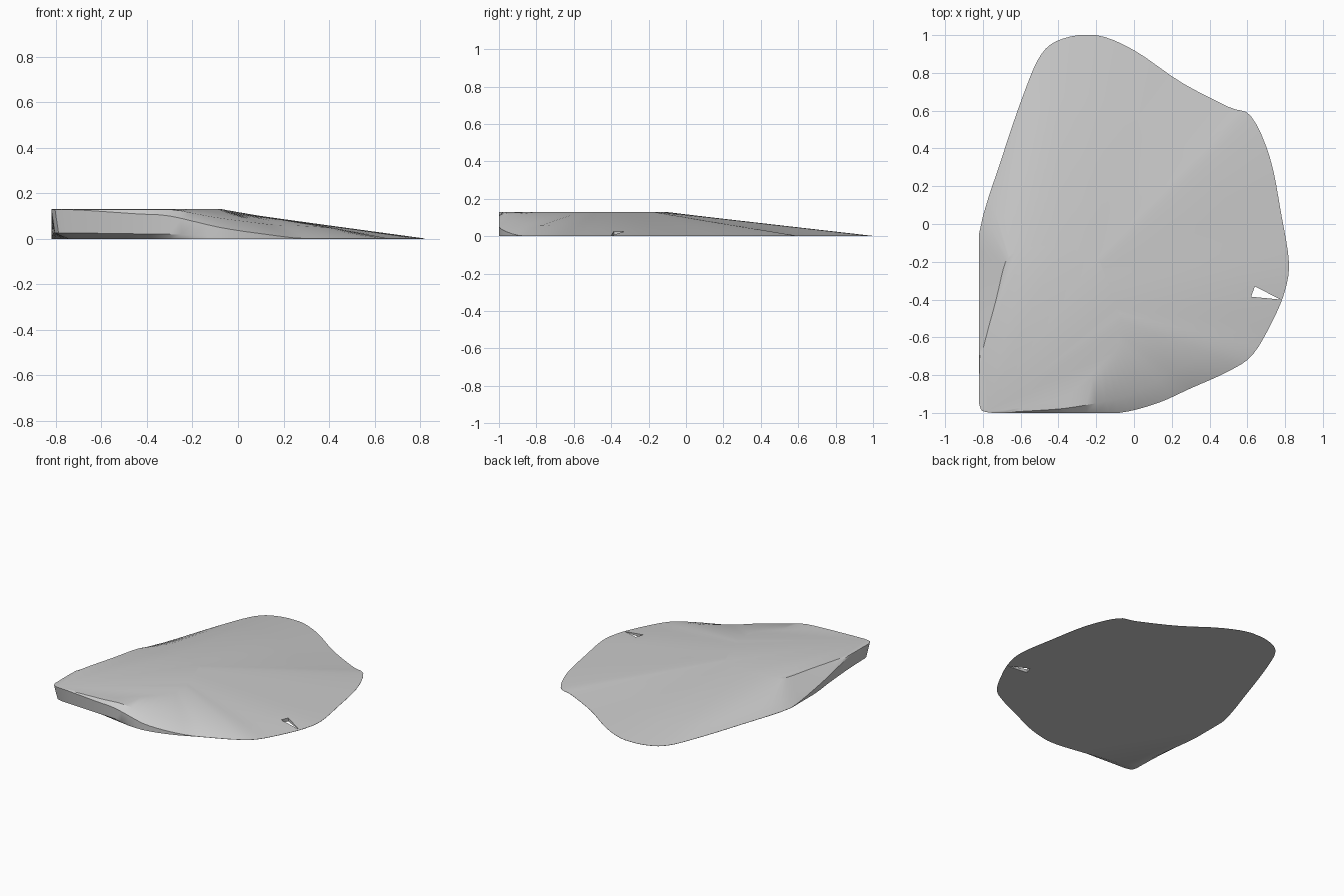
import bpy
import bmesh
from mathutils import Vector

cube = bpy.data.objects.get("Cube")
if cube:
    bpy.data.objects.remove(cube, do_unlink=True)

TOP = 0.13       # height of the flat crown
THIN = 0.0015    # thickness of the feathered edge
STEPS = 4        # spline divisions between control points

# Stations around the slab, in hundredths: rim x, rim y, rim z, crown x, crown y
STATIONS = [
    (-82, -5, 0, -68, -20), (-82, -40, 5, -73, -40), (-82, -72, 12, -81, -72),
    (-82, -95, 13, -81, -94), (-75, -100, 13, -74, -99), (-45, -100, 11, -45, -94),
    (-30, -100, 10, -30, -88), (-8, -100, 5, -15, -75), (12, -95, 2, -9, -65),
    (30, -87, 0, -8, -58), (50, -78, 0, -7, -52), (63, -69, 0, -8, -48),
    (74, -50, 0, -10, -43), (80, -35, 0, -11, -38), (82, -20, 0, -13, -32),
    (78, 5, 0, -16, -25), (72, 35, 0, -17, -22), (62, 57, 0, -18, -20),
    (50, 62, 0, -20, -18), (25, 75, 0, -23, -17), (0, 92, 0, -26, -16),
    (-20, 100, 0, -30, -14), (-38, 98, 0, -38, -12), (-49, 90, 0, -45, -11),
    (-58, 70, 0, -55, -12), (-70, 35, 0, -63, -15),
]


def spline(a, b, c, d, t):
    """Catmull-Rom point between b and c."""
    return 0.5 * (2 * b + (c - a) * t + (2 * a - 5 * b + 4 * c - d) * t * t
                  + (3 * b - a - 3 * c + d) * t ** 3)


def clamp(v, low, high):
    return max(low, min(high, v))


# Smooth the stations into a rim curve and a crown curve
rim, crown = [], []
count = len(STATIONS)
for i in range(count):
    four = [STATIONS[(i + k) % count] for k in (-1, 0, 1, 2)]
    for s in range(STEPS):
        x, y, z, cx, cy = (spline(*v, s / STEPS) / 100 for v in zip(*four))
        rim.append(Vector((clamp(x, -0.82, 0.82), clamp(y, -1, 1),
                           clamp(z, THIN, TOP - THIN))))
        crown.append(Vector((cx, cy, TOP)))


def tucked(p, height, amount):
    """Lower wall point, drawn inward near the thick front corner."""
    corner = Vector((-0.82, -1, 0))
    flat = Vector((p.x, p.y, 0))
    near = max(0, 1 - (flat - corner).length / 0.65)
    q = flat * (1 - amount * near)
    q.z = height
    return q


def shoulder(p, c):
    """Point on the slope, bulged along the front edge."""
    q = c.lerp(p, 0.72)
    front = clamp((-0.6 - p.y) * 4, 0, 1)
    q.z = min(TOP - THIN / 2, q.z + 0.022 * front)
    return q


rings = [
    [tucked(p, 0, 0.10) for p in rim],
    [tucked(p, p.z * 0.2, 0.02) for p in rim],
    rim,
    [shoulder(p, c) for p, c in zip(rim, crown)],
    crown,
]

# Slab: loft the rings and close both ends
bm = bmesh.new()
loops = [[bm.verts.new(p) for p in ring] for ring in rings]
for low, high in zip(loops, loops[1:]):
    for i in range(len(low)):
        j = (i + 1) % len(low)
        bm.faces.new((low[i], low[j], high[j], high[i]))
bm.faces.new(loops[0][::-1])
bm.faces.new(loops[-1])
bmesh.ops.recalc_face_normals(bm, faces=bm.faces)
mesh = bpy.data.meshes.new("slab")
bm.to_mesh(mesh)
bm.free()
slab = bpy.data.objects.new("slab", mesh)
bpy.context.collection.objects.link(slab)

# Cutter for the small wedge-shaped notch near the left edge
bm = bmesh.new()
tri = [bm.verts.new((x, y, -0.1)) for x, y in ((0.64, -0.33), (0.62, -0.385), (0.775, -0.4))]
face = bm.faces.new(tri)
moved = bmesh.ops.extrude_face_region(bm, geom=[face])["geom"]
bmesh.ops.translate(bm, vec=(0, 0, 0.3), verts=[g for g in moved if isinstance(g, bmesh.types.BMVert)])
bmesh.ops.recalc_face_normals(bm, faces=bm.faces)
cut_mesh = bpy.data.meshes.new("notch_cutter")
bm.to_mesh(cut_mesh)
bm.free()
cutter = bpy.data.objects.new("notch_cutter", cut_mesh)
cutter.hide_render = True
bpy.context.collection.objects.link(cutter)

# One plain grey
grey = bpy.data.materials.new("stone grey")
grey.use_nodes = True
colour = (0.6, 0.6, 0.6, 1)
grey.diffuse_color = colour
grey.node_tree.nodes["Principled BSDF"].inputs["Base Color"].default_value = colour
mesh.materials.append(grey)

# Cut the notch, then shade
bpy.context.view_layer.objects.active = slab
slab.select_set(True)
notch = slab.modifiers.new("notch", "BOOLEAN")
notch.operation = "DIFFERENCE"
notch.solver = "EXACT"
notch.object = cutter
bpy.ops.object.modifier_apply(modifier=notch.name)
bpy.data.objects.remove(cutter, do_unlink=True)
bpy.ops.object.shade_smooth_by_angle(angle=0.5)
